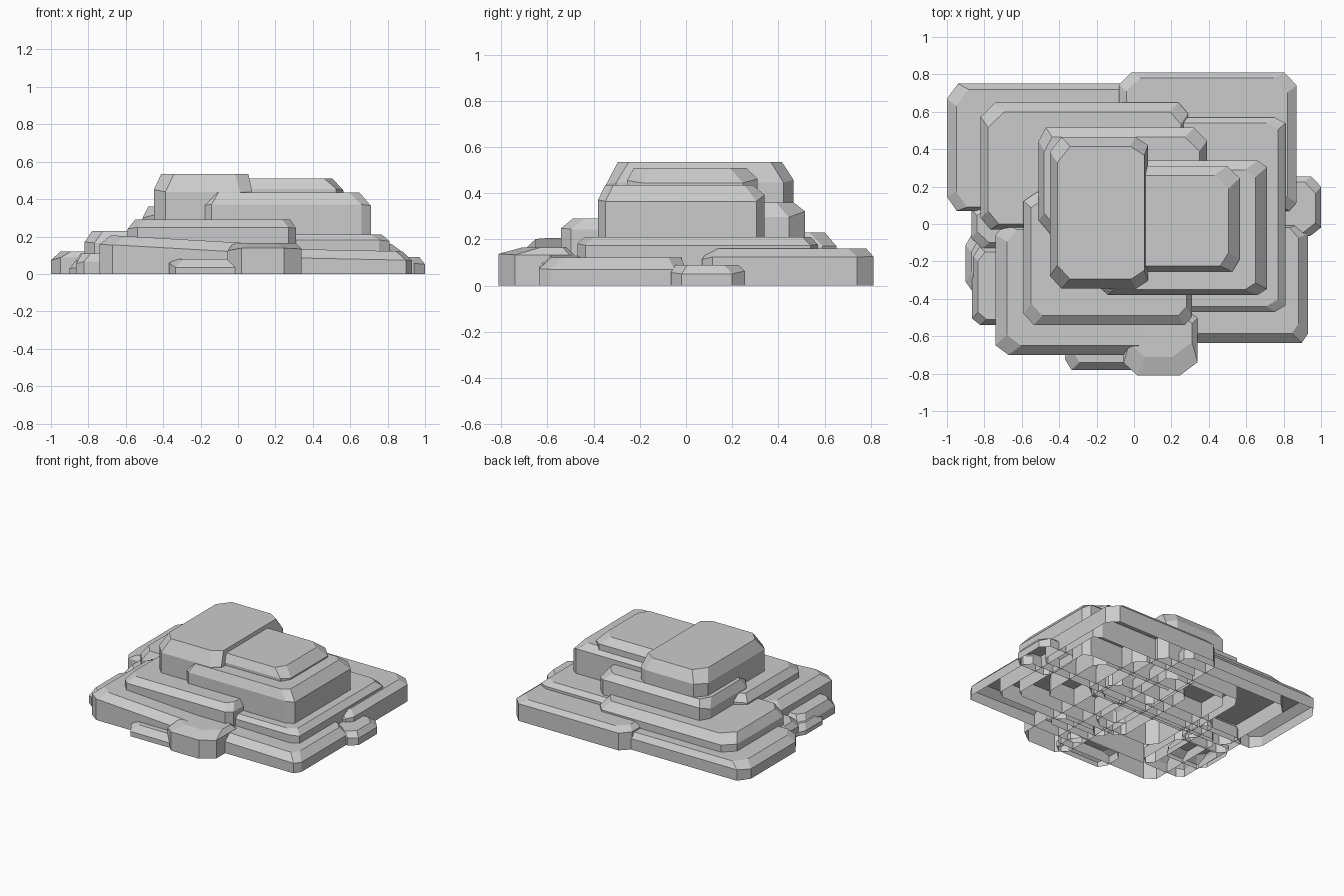
import bpy, bmesh, random

random.seed(4)


def slab(name, x, y, top, shoulder, inset, cut=0.06, fall=(0, 0)):
    """Open-bottomed stone: chamfered outline, vertical wall, bevelled top.
    inset = left, right, front, back; fall = height lost towards +x, +y."""
    l, r, f, b = inset
    (x0, x1), (y0, y1) = x, y
    cuts = [cut * random.uniform(0.6, 1.2) for _ in range(8)]

    def outline(x0, x1, y0, y1, k):
        c = [v * k for v in cuts]
        return [(x0 + c[0], y0), (x1 - c[1], y0), (x1, y0 + c[2]), (x1, y1 - c[3]),
                (x1 - c[4], y1), (x0 + c[5], y1), (x0, y1 - c[6]), (x0, y0 + c[7])]

    def drop(px, py):
        return fall[0] * (px - x0) / (x1 - x0) + fall[1] * (py - y0) / (y1 - y0)

    outer = outline(x0, x1, y0, y1, 1)
    inner = outline(x0 + l, x1 - r, y0 + f, y1 - b, 1.1)
    dips = [random.uniform(-0.015, 0.015) for _ in range(4)]
    bm = bmesh.new()
    rings = [[bm.verts.new((px, py, 0)) for px, py in outer],
             [bm.verts.new((px, py, shoulder - drop(px, py) + dips[i // 2]))
              for i, (px, py) in enumerate(outer)],
             [bm.verts.new((px, py, top - drop(px, py))) for px, py in inner]]
    for a, c in zip(rings, rings[1:]):
        for i in range(8):
            j = (i + 1) % 8
            bm.faces.new((a[i], a[j], c[j], c[i]))
    bm.faces.new(rings[2])
    mesh = bpy.data.meshes.new(name)
    bm.to_mesh(mesh)
    bm.free()
    bpy.context.collection.objects.link(bpy.data.objects.new(name, mesh))


# Ground tier
slab("back_left_base", (-1.0, 0.15), (0.07, 0.75), 0.12, 0.08, (0.05, 0.03, 0.02, 0.03), 0.07)
slab("back_right_base", (-0.08, 0.87), (0.07, 0.81), 0.16, 0.12, (0.04, 0.05, 0.03, 0.03), 0.06)
slab("front_right_base", (-0.05, 0.93), (-0.635, 0.0), 0.14, 0.08, (0.03, 0.05, 0.05, 0.02), 0.05, (0.02, 0))
slab("front_left_base", (-0.74, 0.13), (-0.70, 0.0), 0.21, 0.17, (0.06, 0.02, 0.05, 0.03), 0.06, (0.05, 0))

# Loose stones around the edge
slab("right_stone", (0.7, 1.0), (-0.065, 0.255), 0.09, 0.06, (0.03, 0.03, 0.02, 0.03), 0.06)
slab("front_stone", (-0.055, 0.34), (-0.81, -0.42), 0.165, 0.13, (0.03, 0.03, 0.10, 0.02), 0.09)
slab("front_low_stone", (-0.37, 0.05), (-0.78, -0.55), 0.08, 0.05, (0.04, 0.03, 0.04, 0.02), 0.05)
slab("left_front_stone", (-0.865, -0.5), (-0.54, -0.12), 0.11, 0.07, (0.03, 0.02, 0.03, 0.03), 0.05)
slab("left_outer_stone", (-0.90, -0.55), (-0.37, -0.03), 0.07, 0.04, (0.03, 0.02, 0.05, 0.03), 0.07)
slab("left_back_stone", (-0.87, -0.5), (-0.13, 0.12), 0.11, 0.07, (0.03, 0.02, 0.03, 0.03), 0.06)

# Second tier
slab("back_left_step", (-0.82, 0.29), (-0.03, 0.65), 0.23, 0.18, (0.04, 0.04, 0.03, 0.05), 0.07)
slab("right_step", (-0.1, 0.81), (-0.47, 0.57), 0.21, 0.17, (0.03, 0.04, 0.03, 0.03), 0.05)
slab("front_left_step", (-0.59, 0.31), (-0.54, 0.17), 0.29, 0.24, (0.04, 0.03, 0.05, 0.03), 0.06)

# Upper tiers
slab("back_ledge", (-0.51, 0.39), (-0.05, 0.515), 0.36, 0.31, (0.03, 0.04, 0.03, 0.05), 0.06)
slab("right_block", (-0.2, 0.71), (-0.38, 0.34), 0.435, 0.38, (0.03, 0.06, 0.03, 0.05), 0.05)
slab("right_cap", (-0.1, 0.565), (-0.255, 0.31), 0.51, 0.45, (0.03, 0.06, 0.03, 0.05), 0.06)
slab("summit", (-0.45, 0.075), (-0.345, 0.465), 0.535, 0.45, (0.04, 0.02, 0.05, 0.05), 0.07)
